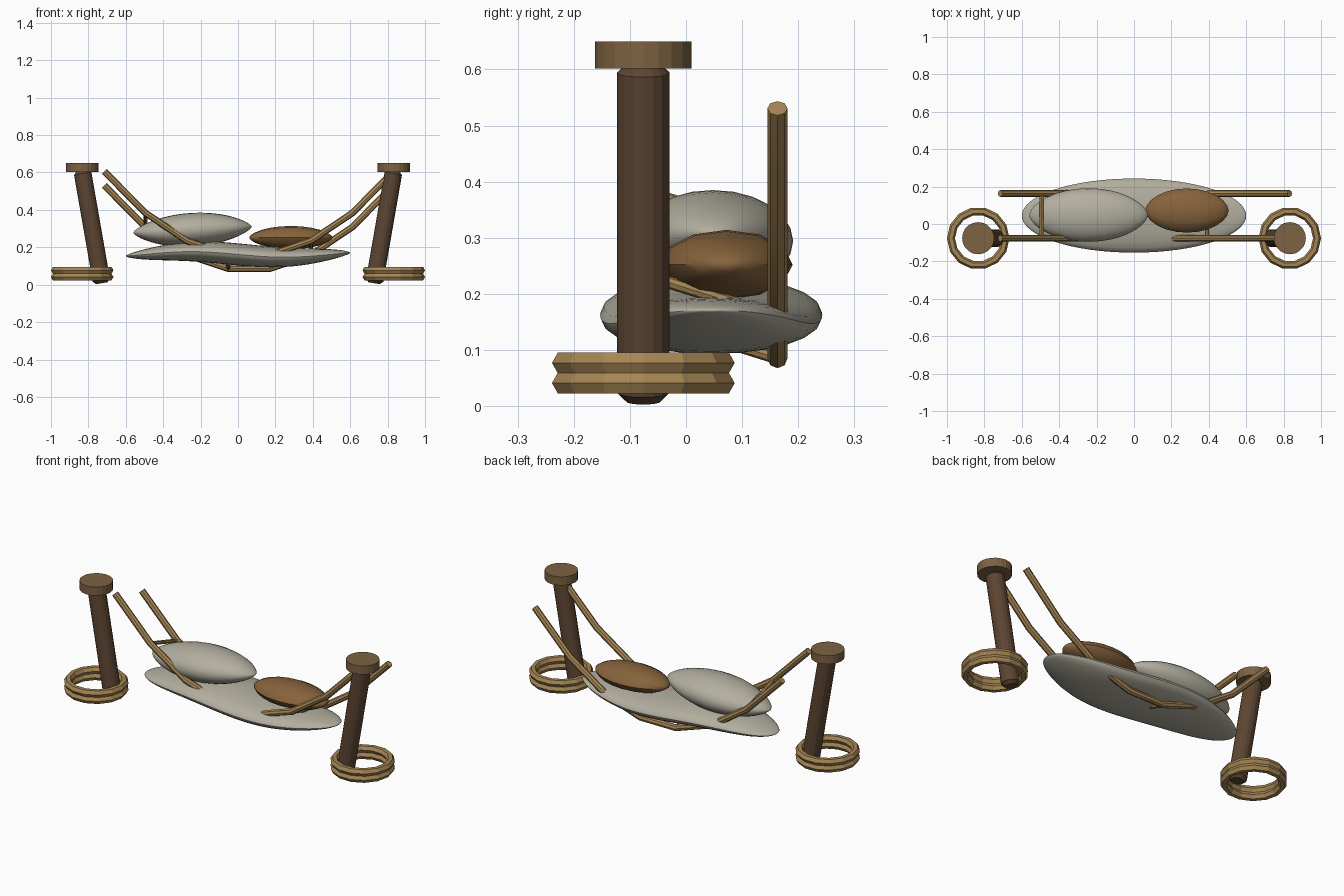
import bpy, bmesh, math
from mathutils import Vector

if "Cube" in bpy.data.objects:
    bpy.data.objects.remove(bpy.data.objects["Cube"])


def material(name, rgb):
    m = bpy.data.materials.new(name)
    m.use_nodes = True
    m.diffuse_color = (*rgb, 1)
    m.node_tree.nodes["Principled BSDF"].inputs["Base Color"].default_value = (*rgb, 1)
    return m


linen = material("pale linen", (0.45, 0.43, 0.35))
blanket_brown = material("warm brown", (0.24, 0.125, 0.045))
rope_tan = material("rope tan", (0.38, 0.24, 0.09))
wood = material("dark wood", (0.11, 0.06, 0.032))
cap_wood = material("light wood", (0.205, 0.122, 0.055))


def finish(name, bm, mat, smooth=None):
    bmesh.ops.recalc_face_normals(bm, faces=bm.faces)
    me = bpy.data.meshes.new(name)
    bm.to_mesh(me)
    bm.free()
    me.materials.append(mat)
    ob = bpy.data.objects.new(name, me)
    bpy.context.collection.objects.link(ob)
    if smooth:
        bpy.ops.object.select_all(action='DESELECT')
        ob.select_set(True)
        bpy.context.view_layer.objects.active = ob
        bpy.ops.object.shade_smooth_by_angle(angle=math.radians(smooth))
    return ob


def cylinder(name, a, b, radius, sides, mat, chamfer=0):
    a, b = Vector(a), Vector(b)
    axis = b - a
    bm = bmesh.new()
    bmesh.ops.create_cone(bm, cap_ends=True, segments=sides, radius1=radius,
                          radius2=radius, depth=axis.length)
    if chamfer:
        rims = [e for e in bm.edges if abs(e.verts[0].co.z - e.verts[1].co.z) < 1e-4]
        bmesh.ops.bevel(bm, geom=rims, offset=chamfer, segments=1, affect='EDGES')
    turn = axis.to_track_quat('Z', 'Y')
    for v in bm.verts:
        v.co = turn @ v.co + (a + b) / 2
    return finish(name, bm, mat)


def ring(name, centre, major, minor, mat, around=14, sides=6):
    bm = bmesh.new()
    loops = []
    for i in range(around):
        t = math.tau * i / around
        loop = []
        for j in range(sides):
            p = math.tau * j / sides
            r = major + minor * math.cos(p)
            loop.append(bm.verts.new(Vector(centre) + Vector(
                (r * math.cos(t), r * math.sin(t), minor * math.sin(p)))))
        loops.append(loop)
    for i in range(around):
        a, b = loops[i], loops[(i + 1) % around]
        for j in range(sides):
            k = (j + 1) % sides
            bm.faces.new((a[j], a[k], b[k], b[j]))
    return finish(name, bm, mat)


def rope(name, path, radius, mat, sides=8):
    # sweep of a polygon along points that share one y
    bm = bmesh.new()
    path = [Vector(p) for p in path]
    side = Vector((0, 1, 0))
    loops = []
    for i, p in enumerate(path):
        tangent = path[min(i + 1, len(path) - 1)] - path[max(i - 1, 0)]
        up = tangent.normalized().cross(side)
        loops.append([bm.verts.new(p + radius * (
            math.cos(math.tau * j / sides) * side + math.sin(math.tau * j / sides) * up))
            for j in range(sides)])
    for a, b in zip(loops, loops[1:]):
        for j in range(sides):
            k = (j + 1) % sides
            bm.faces.new((a[j], a[k], b[k], b[j]))
    bm.faces.new(loops[0])
    bm.faces.new(loops[-1])
    return finish(name, bm, mat, 25)


def pillow(name, centre, half, mat, power_y, power_z, tilt=0, wave=0, rows=24, sides=24):
    # long soft form whose cross-section narrows to both tips along x
    bm = bmesh.new()
    bmesh.ops.create_uvsphere(bm, u_segments=sides, v_segments=rows, radius=1)
    for v in bm.verts:
        u, s, c = v.co.z, v.co.y, v.co.x
        width = math.sqrt(max(1 - u * u, 1e-9))
        x = centre[0] + u * half[0]
        y = centre[1] + half[1] * s / width * width ** (2 * power_y)
        z = centre[2] + half[2] * c / width * width ** (2 * power_z) + tilt * u
        z -= wave * math.sin(math.tau * x)
        v.co = (x, y, z)
    return finish(name, bm, mat, 40)


# posts with caps and base rings
POST_Y = -0.076
for label, s in (("left", 1), ("right", -1)):
    cylinder(label + "_post", (s * 0.728, POST_Y, 0.008), (s * 0.833, POST_Y, 0.61),
             0.047, 16, wood, 0.016)
    cylinder(label + "_post_cap", (s * 0.833, POST_Y, 0.602), (s * 0.833, POST_Y, 0.65),
             0.086, 20, cap_wood)
    for level, z in (("lower", 0.041), ("upper", 0.077)):
        ring(label + "_" + level + "_ring", (s * 0.833, POST_Y, z), 0.1455, 0.0215, rope_tan)

# hanging ropes, sagging as a parabola
xs = [-0.715 + 0.221 * i for i in range(8)]


def sag(x, lift):
    return 0.076 + lift + 0.76 * (x - 0.0585) ** 2


BACK_Y = 0.163
rope("front_rope", [(x, POST_Y, sag(x, 0.075)) for x in xs], 0.018, rope_tan)
rope("back_rope", [(x, BACK_Y, sag(x, 0)) for x in xs], 0.018, rope_tan)

# cross ropes joining the two
for n, i in enumerate((1, 3, 5)):
    cylinder("cross_rope_%d" % (n + 1), (xs[i], POST_Y, sag(xs[i], 0.075)),
             (xs[i], BACK_Y, sag(xs[i], 0)), 0.011, 8, rope_tan)

# hammock bed and cushions
pillow("hammock_bed", (0, 0.045, 0.162), (0.6, 0.198, 0.059), linen, 0.5, 0.65, wave=0.015, rows=32)
pillow("pale_cushion", (-0.243, 0.048, 0.294), (0.317, 0.143, 0.09), linen, 0.6, 0.72, tilt=0.016)
pillow("brown_cushion", (0.283, 0.072, 0.252), (0.223, 0.118, 0.062), blanket_brown, 0.55, 0.6,
       rows=12, sides=12)
